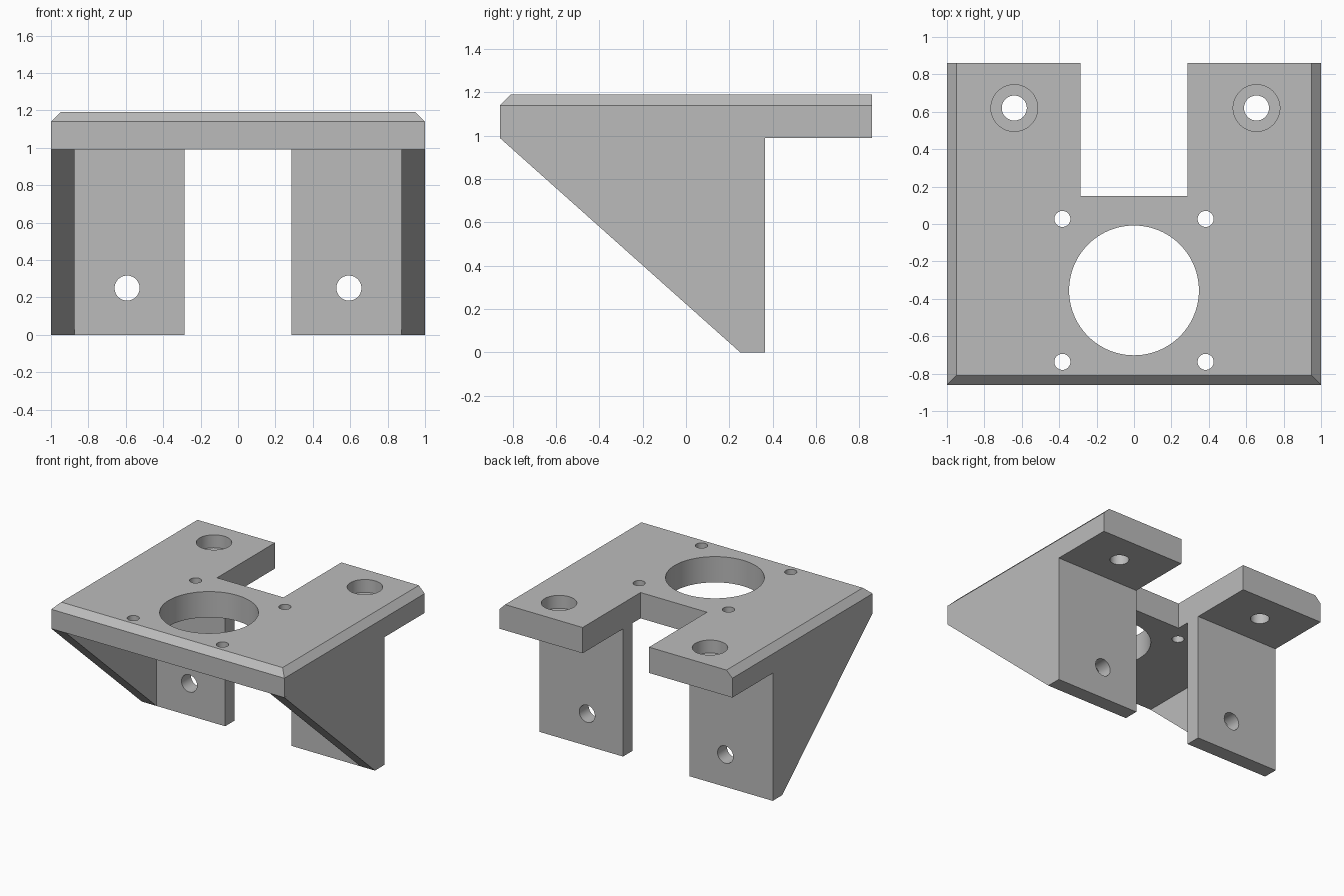
import bpy
import bmesh
from mathutils import Vector

cube = bpy.data.objects.get("Cube")
if cube:
    bpy.data.objects.remove(cube, do_unlink=True)

# Single grey finish
grey = bpy.data.materials.new("plain grey")
grey.use_nodes = True
colour = (0.5, 0.5, 0.5, 1)
grey.diffuse_color = colour
grey.node_tree.nodes["Principled BSDF"].inputs["Base Color"].default_value = colour

# Main dimensions
DEPTH = 0.86
UNDER, TOP = 0.99, 1.19
SLOT, SLOT_FRONT = 0.285, 0.15
LEG_FRONT, LEG_BACK = 0.25, 0.365
GUSSET_IN = 0.875
CHAMFER = 0.05


def prism(name, points, direction):
    """Closed outline extruded along a direction."""
    bm = bmesh.new()
    face = bm.faces.new([bm.verts.new(p) for p in points])
    new = bmesh.ops.extrude_face_region(bm, geom=[face])["geom"]
    verts = [v for v in new if isinstance(v, bmesh.types.BMVert)]
    bmesh.ops.translate(bm, verts=verts, vec=direction)
    bmesh.ops.recalc_face_normals(bm, faces=bm.faces)
    mesh = bpy.data.meshes.new(name)
    bm.to_mesh(mesh)
    bm.free()
    mesh.materials.append(grey)
    obj = bpy.data.objects.new(name, mesh)
    bpy.context.collection.objects.link(obj)
    return obj


def drill(obj, centre, radius, depth, axis, sides=48):
    """Cut a round hole centred on a point."""
    bpy.ops.mesh.primitive_cylinder_add(vertices=sides, radius=radius, depth=depth, location=centre)
    cutter = bpy.context.object
    cutter.hide_render = True
    cutter.rotation_mode = 'QUATERNION'
    cutter.rotation_quaternion = Vector(axis).to_track_quat('Z', 'Y')
    cutter.data.materials.append(grey)
    cut = obj.modifiers.new("hole", 'BOOLEAN')
    cut.object = cutter
    cut.operation = 'DIFFERENCE'
    cut.solver = 'EXACT'
    bpy.context.view_layer.objects.active = obj
    bpy.ops.object.modifier_apply(modifier=cut.name)
    bpy.data.objects.remove(cutter, do_unlink=True)


def smooth(obj):
    bpy.ops.object.select_all(action='DESELECT')
    obj.select_set(True)
    bpy.context.view_layer.objects.active = obj
    bpy.ops.object.shade_smooth_by_angle(angle=0.4)


# Top plate with a slot in the back edge
outline = [(-1, -DEPTH), (1, -DEPTH), (1, DEPTH), (SLOT, DEPTH), (SLOT, SLOT_FRONT),
           (-SLOT, SLOT_FRONT), (-SLOT, DEPTH), (-1, DEPTH)]
plate = prism("top_plate", [(x, y, UNDER) for x, y in outline], (0, 0, TOP - UNDER))

# Chamfer along the front and both sides
bm = bmesh.new()
bm.from_mesh(plate.data)


def on_rim(edge):
    a, b = (v.co for v in edge.verts)
    high = min(a.z, b.z) > TOP - 0.01
    side = abs(a.x + b.x) > 1.99
    front = a.y + b.y < -2 * DEPTH + 0.01
    return high and (side or front)


bmesh.ops.bevel(bm, geom=[e for e in bm.edges if on_rim(e)], offset=CHAMFER,
                segments=1, affect='EDGES')
bm.to_mesh(plate.data)
bm.free()

# Large opening, four screw holes around it, two counterbored holes
UP = (0, 0, 1)
drill(plate, (0, -0.355, 1.1), 0.347, 1, UP, 96)
for x in (-0.383, 0.383):
    for y in (-0.737, 0.027):
        drill(plate, (x, y, 1.1), 0.043, 1, UP, 32)
for x in (-0.64, 0.655):
    drill(plate, (x, 0.62, 1.1), 0.067, 1, UP)
    drill(plate, (x, 0.62, TOP), 0.125, 0.2, UP)
smooth(plate)

# Drilled legs and triangular side gussets
for name, s in (("left", 1), ("right", -1)):
    ends = [(SLOT, 0), (GUSSET_IN, 0), (GUSSET_IN, UNDER), (SLOT, UNDER)]
    leg = prism(name + "_leg", [(s * x, LEG_FRONT, z) for x, z in ends],
                (0, LEG_BACK - LEG_FRONT, 0))
    drill(leg, (s * 0.593, 0.3, 0.25), 0.067, 1, (0, 1, 0))
    smooth(leg)

    side = [(-DEPTH, UNDER), (LEG_FRONT, 0), (LEG_BACK, 0), (LEG_BACK, UNDER)]
    prism(name + "_gusset", [(s * GUSSET_IN, y, z) for y, z in side],
          (s * (1 - GUSSET_IN), 0, 0))
